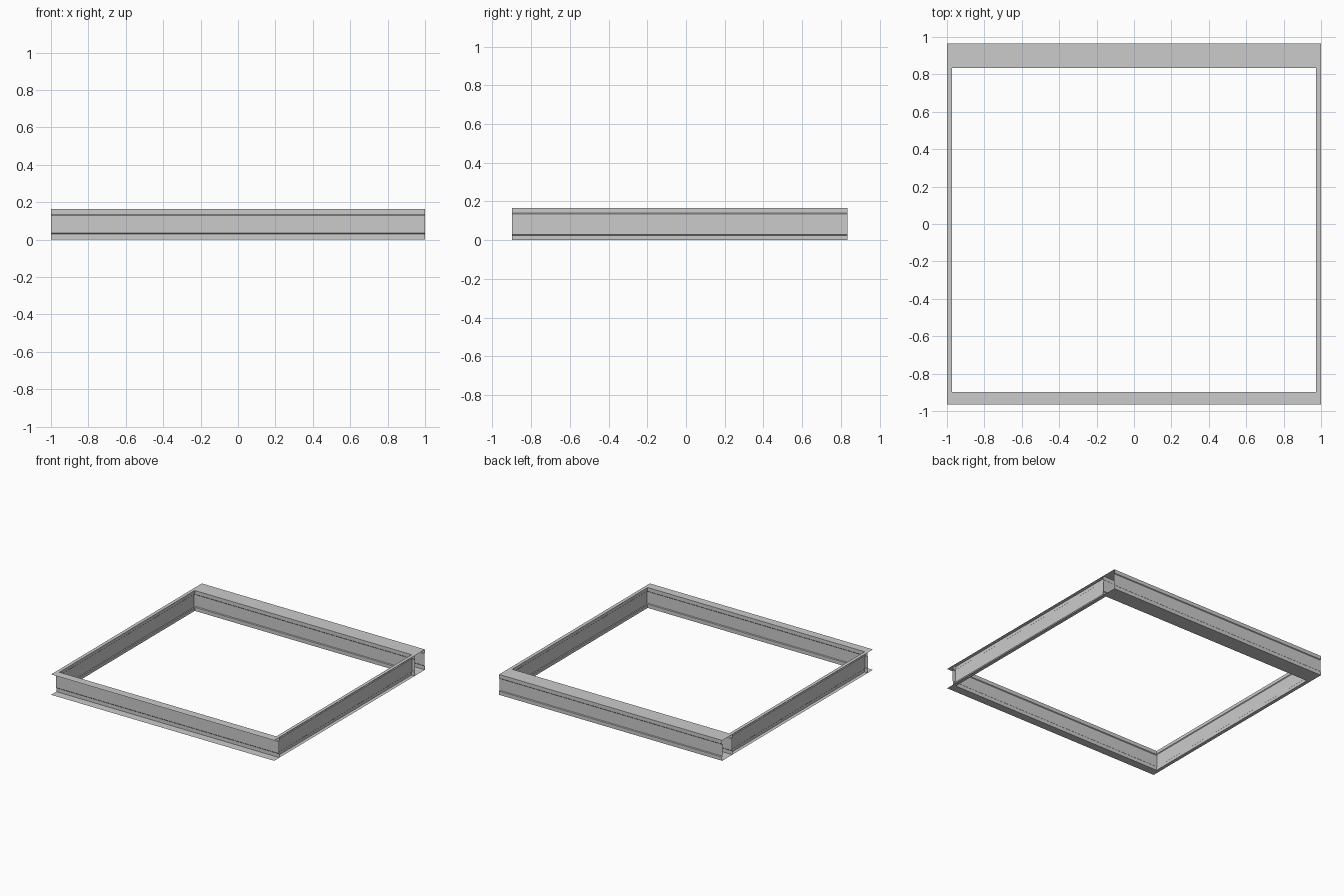
import bpy
import bmesh

old = bpy.data.objects.get("Cube")
if old:
    bpy.data.objects.remove(old, do_unlink=True)

HEIGHT = 0.165
JOG = 0.005

steel = bpy.data.materials.new("light_grey_steel")
steel.use_nodes = True
GREY = (0.6, 0.6, 0.6, 1)
steel.diffuse_color = GREY
steel.node_tree.nodes["Principled BSDF"].inputs["Base Color"].default_value = GREY


def channel_profile(flange, band):
    """Open sheet channel: web at 0, flanges to +flange, shallow stepped web."""
    low = [(flange, 0), (0, 0), (0, band), (JOG, band + JOG)]
    return low + [(d, HEIGHT - z) for d, z in reversed(low)]


def beam(name, axis, web, side, flange, start, end, band):
    """Sweep the channel along an axis, flanges pointing to the given side."""
    bm = bmesh.new()
    rows = []
    for along in (start, end):
        row = []
        for d, z in channel_profile(flange, band):
            across = web + side * d
            co = (along, across, z) if axis == "x" else (across, along, z)
            row.append(bm.verts.new(co))
        rows.append(row)
    for i in range(len(rows[0]) - 1):
        bm.faces.new((rows[0][i], rows[1][i], rows[1][i + 1], rows[0][i + 1]))
    bmesh.ops.recalc_face_normals(bm, faces=bm.faces[:])
    mesh = bpy.data.meshes.new(name)
    bm.to_mesh(mesh)
    bm.free()
    mesh.materials.append(steel)
    obj = bpy.data.objects.new(name, mesh)
    bpy.context.collection.objects.link(obj)


# Front channel, open towards the front
beam("front_beam", "x", -0.898, -1, 0.067, -1, 1, 0.03)

# Back box made of two channels facing each other
beam("back_inner_beam", "x", 0.835, 1, 0.065, -1, 1, 0.03)
beam("back_outer_beam", "x", 0.965, -1, 0.065, -1, 1, 0.03)

# Side channels, open outwards
for label, s in (("left", 1), ("right", -1)):
    beam(label + "_side_beam", "y", s * 0.972, s, 0.028, -0.898, 0.835, 0.025)
